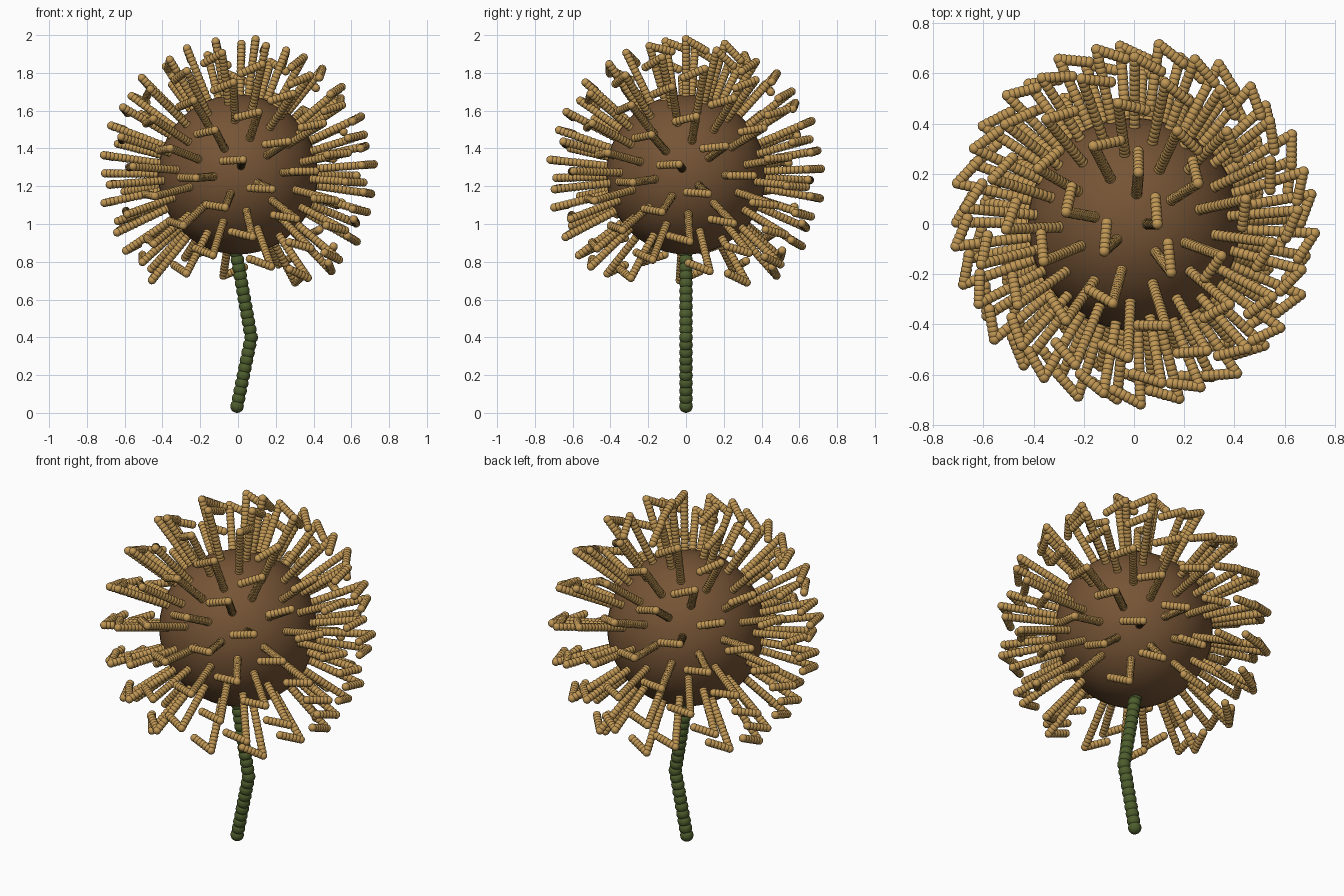
import bpy
import bmesh
import math
from mathutils import Matrix, Vector

cube = bpy.data.objects.get("Cube")
if cube:
    bpy.data.objects.remove(cube, do_unlink=True)


def make_material(name, rgb):
    mat = bpy.data.materials.new(name)
    mat.use_nodes = True
    mat.diffuse_color = (*rgb, 1)
    mat.node_tree.nodes["Principled BSDF"].inputs["Base Color"].default_value = (*rgb, 1)
    return mat


def make_beads(name, points, radius, detail, mat):
    """One smooth mesh of round beads, one at each point."""
    bm = bmesh.new()
    for p in points:
        bmesh.ops.create_icosphere(bm, subdivisions=detail, radius=radius,
                                   matrix=Matrix.Translation(p))
    mesh = bpy.data.meshes.new(name)
    for face in bm.faces:
        face.smooth = True
    bm.to_mesh(mesh)
    bm.free()
    mesh.materials.append(mat)
    return mesh


def add_object(name, mesh, matrix=Matrix()):
    obj = bpy.data.objects.new(name, mesh)
    bpy.context.collection.objects.link(obj)
    obj.matrix_world = matrix
    return obj


def steps(start, end, count):
    return [start.lerp(end, k / count) for k in range(count + 1)]


brown = make_material("seed_brown", (0.18, 0.089, 0.036))
tan = make_material("bristle_tan", (0.53, 0.31, 0.09))
green = make_material("stem_green", (0.075, 0.11, 0.026))

CENTRE = Vector((0, 0, 1.262))
BALL = 0.423
REACH = 0.722

# Round core
bpy.ops.mesh.primitive_uv_sphere_add(segments=48, ring_count=24, radius=BALL, location=CENTRE)
core = bpy.context.object
core.name = "core_ball"
core.data.materials.append(brown)
bpy.ops.object.shade_smooth()

# Bent beaded stem
foot, bend, top = Vector((-0.005, 0, 0.036)), Vector((0.07, 0, 0.4)), Vector((-0.01, 0, 0.85))
stem_points = steps(foot, bend, 9) + steps(bend, top, 11)[1:]
add_object("stem", make_beads("stem", stem_points, 0.036, 3, green))

# One hooked bristle: a straight shaft along z, then a barb leaning back by 30 degrees
tip = Vector((0, 0, REACH))
lean = math.radians(30)
barb_end = tip + 0.12 * Vector((math.cos(lean), 0, -math.sin(lean)))
bristle_points = steps(Vector((0, 0, BALL)), tip, 14) + steps(tip, barb_end, 6)[1:]
bristle = make_beads("bristle", bristle_points, 0.0225, 2, tan)

# Bristles spread over the ball in a golden spiral, leaving the stem end bare
COUNT = 120
GOLDEN = math.pi * (3 - math.sqrt(5))
for i in range(COUNT):
    z = 1 - 2 * (i + 0.5) / COUNT
    if z < -0.8:
        break
    ring = math.sqrt(1 - z * z)
    out = Vector((ring * math.cos(i * GOLDEN), -ring * math.sin(i * GOLDEN), z))
    reference = Vector((1, 0, 0)) if abs(z) > 0.9 else Vector((0, 0, 1))
    side = out.cross(reference).normalized()
    frame = Matrix((side, out.cross(side), out)).transposed().to_4x4()
    add_object(f"bristle_{i + 1}", bristle, Matrix.Translation(CENTRE) @ frame)
